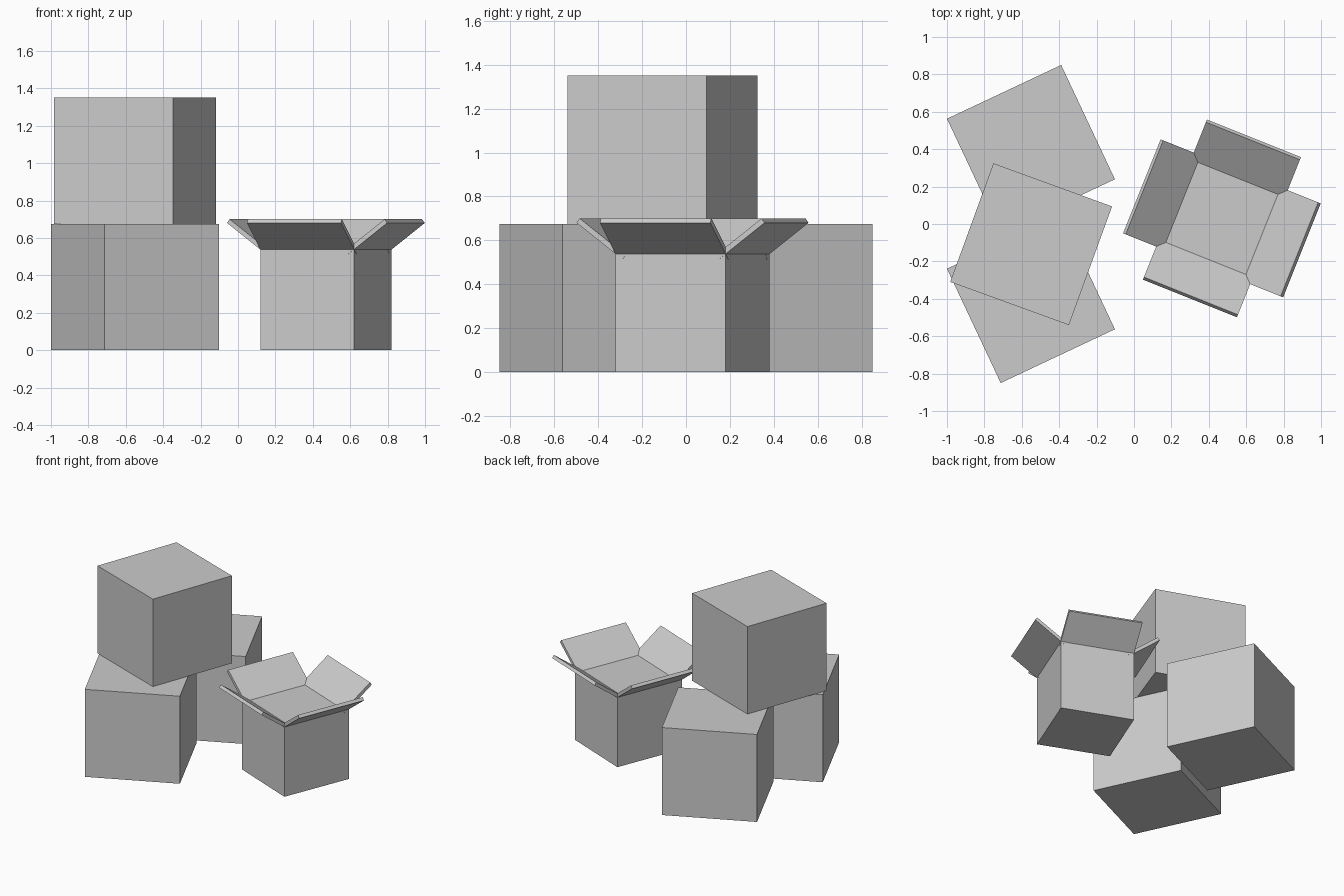
import bpy
from math import radians, cos, sin
from mathutils import Matrix, Vector

if "Cube" in bpy.data.objects:
    bpy.data.objects.remove(bpy.data.objects["Cube"])


def block(name, size, matrix):
    bpy.ops.mesh.primitive_cube_add(size=1)
    ob = bpy.context.object
    ob.name = name
    ob.data.transform(matrix @ Matrix.Diagonal((*size, 1)))
    return ob


def carton(name, x, y, z, w, h, angle):
    frame = Matrix.Translation((x, y, z + h / 2)) @ Matrix.Rotation(radians(angle), 4, 'Z')
    return block(name, (w, w, h), frame)


# closed cartons: two on the floor, one stacked on top
S = 0.675
carton("back_closed_box", -0.551, 0.401, 0, S, S, 25.2)
carton("front_closed_box", -0.551, -0.401, 0, S, S, 25.2)
carton("stacked_closed_box", -0.55, -0.108, S, S, S, -20)

# smaller carton with flaps
CX, CY, W, H, TURN = 0.47, 0.03, 0.539, 0.54, -21.8
carton("open_box_body", CX, CY, 0, W, H, TURN)

# four raised flaps, hinged at the top edges
TILT, LENGTH, THICK = radians(36.6), 0.28, 0.025
along = Vector((cos(TILT), 0, sin(TILT)))
normal = Vector((-sin(TILT), 0, cos(TILT)))
centre = Vector((0.461, 0, 0.68)) - along * LENGTH / 2 + normal * THICK / 2
for i in range(4):
    m = (Matrix.Translation((CX, CY, 0))
         @ Matrix.Rotation(radians(TURN + 90 * i), 4, 'Z')
         @ Matrix.Translation(centre)
         @ Matrix.Rotation(-TILT, 4, 'Y'))
    block(f"flap_{i + 1}", (LENGTH, W + 0.002, THICK), m)
